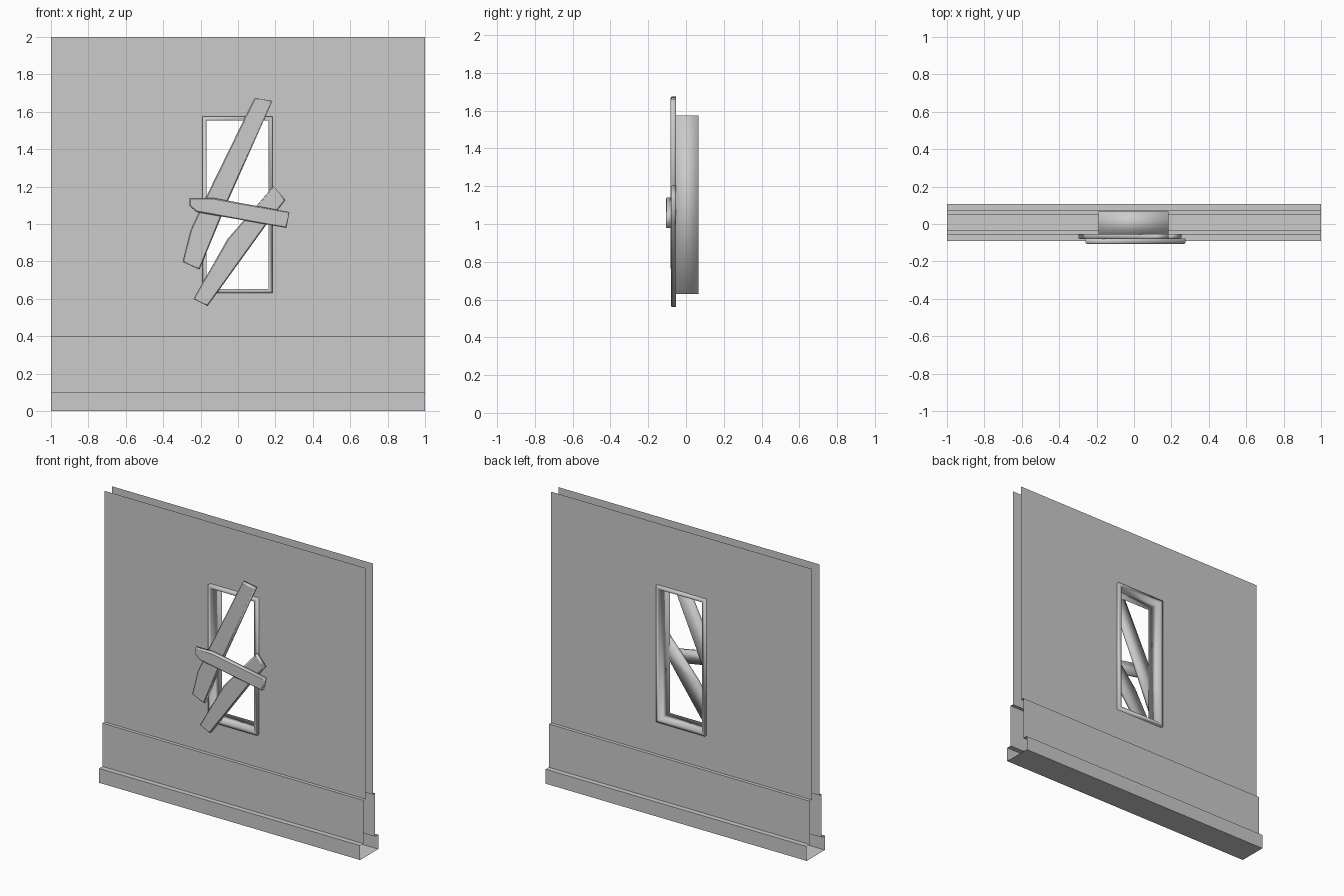
import bpy
import bmesh

cube = bpy.data.objects.get("Cube")
if cube:
    bpy.data.objects.remove(cube, do_unlink=True)

# One plain grey for everything
grey = bpy.data.materials.new("plain grey")
colour = (0.6, 0.6, 0.6, 1)
grey.diffuse_color = colour
grey.use_nodes = True
bsdf = next(n for n in grey.node_tree.nodes if n.type == 'BSDF_PRINCIPLED')
bsdf.inputs["Base Color"].default_value = colour
bsdf.inputs["Roughness"].default_value = 0.8

# Window opening, shared by the wall and the frame
LEFT, RIGHT, SILL, HEAD = -0.19, 0.185, 0.63, 1.575


def finish(name, bm, smooth=False):
    for face in bm.faces:
        face.smooth = smooth
    mesh = bpy.data.meshes.new(name)
    bm.to_mesh(mesh)
    bm.free()
    mesh.materials.append(grey)
    obj = bpy.data.objects.new(name, mesh)
    bpy.context.collection.objects.link(obj)
    return obj


def wall():
    """Sheet with a stepped skirting profile, open at the top and both ends."""
    half = [(0.041, 2), (0.041, HEAD), (0.041, SILL), (0.041, 0.4),
            (0.064, 0.4), (0.064, 0.1), (0.099, 0.1), (0.099, 0)]
    profile = [(-y, z) for y, z in half] + half[::-1]
    bm = bmesh.new()
    columns = [[bm.verts.new((x, y + 0.008, z)) for y, z in profile]
               for x in (-1, LEFT, RIGHT, 1)]
    for i, (a, b) in enumerate(zip(columns, columns[1:])):
        for j in range(len(profile) - 1):
            opening = i == 1 and {profile[j][1], profile[j + 1][1]} == {SILL, HEAD}
            if not opening:
                bm.faces.new((a[j], a[j + 1], b[j + 1], b[j]))
    # Merge coplanar strips except around the opening
    finish("wall", bm)


def window_frame(front=-0.056, back=0.066, rim=0.022):
    bm = bmesh.new()

    def loop(inset, y):
        return [bm.verts.new((x, y, z)) for x, z in (
            (LEFT + inset, SILL + inset), (RIGHT - inset, SILL + inset),
            (RIGHT - inset, HEAD - inset), (LEFT + inset, HEAD - inset))]

    loops = [loop(0, front), loop(rim, front), loop(rim, back), loop(0, back)]
    for a, b in zip(loops, loops[1:] + loops[:1]):
        for k in range(4):
            n = (k + 1) % 4
            bm.faces.new((a[k], a[n], b[n], b[k]))
    bmesh.ops.recalc_face_normals(bm, faces=bm.faces[:])
    finish("window_frame", bm, smooth=True)


def board(name, outline, front, back):
    """Rough plank: flat front with a crisp edge, softly shaded back."""
    bm = bmesh.new()
    face = bm.faces.new([bm.verts.new((x, back, z)) for x, z in outline])
    ext = bmesh.ops.extrude_face_region(bm, geom=[face], use_keep_orig=True)
    cap = next(g for g in ext["geom"] if isinstance(g, bmesh.types.BMFace))
    for v in cap.verts:
        v.co.y = front
    bmesh.ops.recalc_face_normals(bm, faces=bm.faces[:])
    # Narrow chamfer around the front face
    bmesh.ops.inset_region(bm, faces=[cap], thickness=0.006, use_even_offset=True)
    for v in bm.verts:
        if v not in cap.verts and v.co.y < (front + back) / 2:
            v.co.y += 0.005
    for edge in cap.edges:
        edge.smooth = False
    finish(name, bm, smooth=True)


wall()
window_frame()
board("long_board", [(-0.297, 0.797), (-0.206, 0.757), (-0.056, 1.118), (0.184, 1.658),
                     (0.088, 1.674), (-0.179, 1.128), (-0.254, 0.968)], -0.081, -0.054)
board("short_board", [(-0.238, 0.599), (-0.163, 0.561), (0.158, 1.005), (0.254, 1.128),
                      (0.19, 1.203), (-0.056, 0.92)], -0.08, -0.054)
board("cross_board", [(-0.259, 1.096), (-0.222, 1.064), (0.259, 0.979), (0.275, 1.064),
                      (-0.131, 1.139), (-0.259, 1.139)], -0.107, -0.078)
